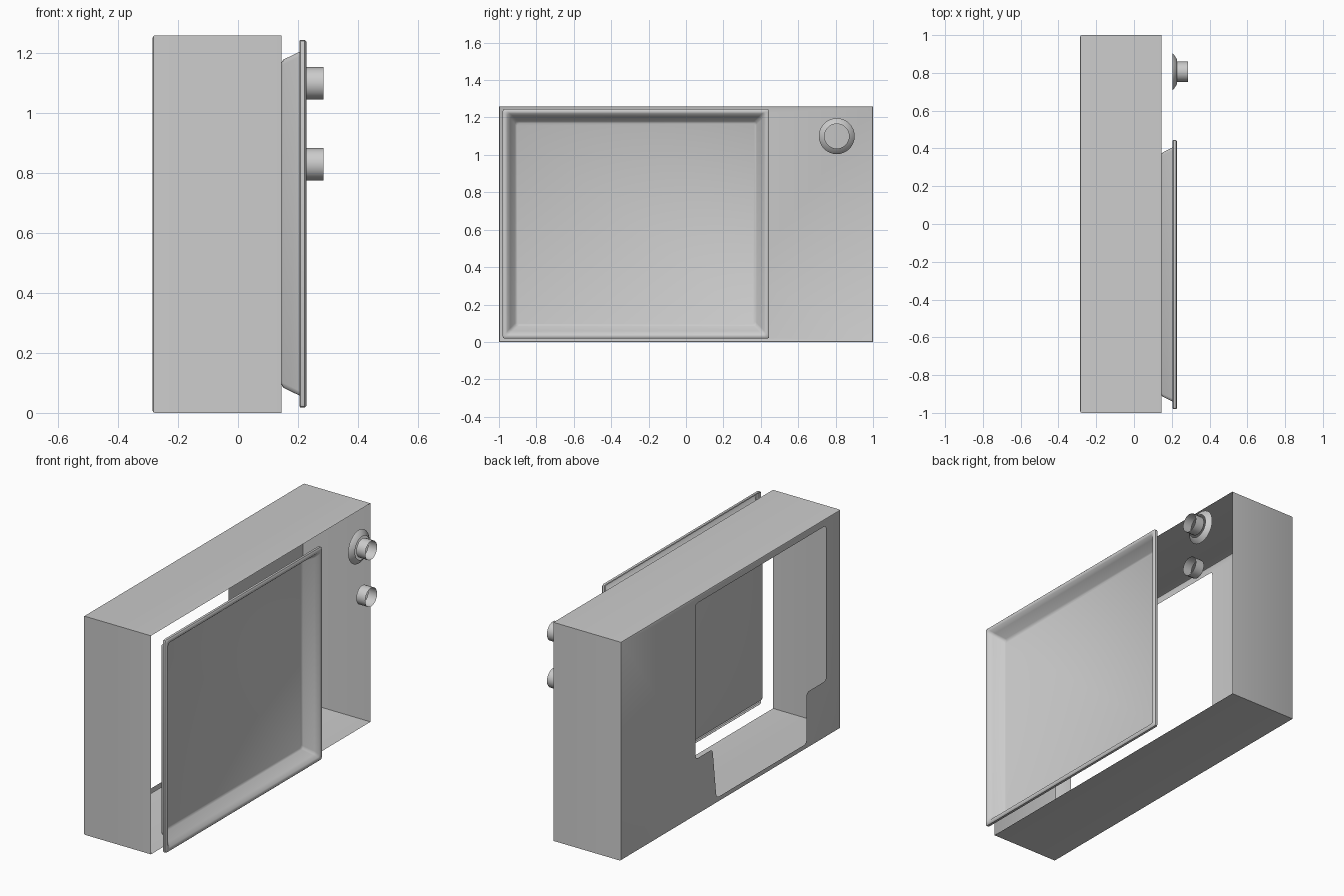
import bpy, bmesh, math
from mathutils import Vector

if "Cube" in bpy.data.objects:
    bpy.data.objects.remove(bpy.data.objects["Cube"])


def finish(bm, name, angle=30):
    """Turn a bmesh into a named object with sharp edges kept."""
    me = bpy.data.meshes.new(name)
    bm.to_mesh(me)
    bm.free()
    ob = bpy.data.objects.new(name, me)
    bpy.context.collection.objects.link(ob)
    bpy.ops.object.select_all(action='DESELECT')
    ob.select_set(True)
    bpy.context.view_layer.objects.active = ob
    bpy.ops.object.shade_smooth_by_angle(angle=math.radians(angle))
    return ob


def rounded(points, r):
    """Soften each corner of a closed (y, z) outline."""
    out = []
    pts = [Vector(p) for p in points]
    for i, p in enumerate(pts):
        a = p + (pts[i - 1] - p).normalized() * r
        b = p + (pts[(i + 1) % len(pts)] - p).normalized() * r
        out += [a, (a + b + 2 * p) / 4, b]
    return out


def rect(y0, y1, z0, z1):
    return [(y0, z0), (y1, z0), (y1, z1), (y0, z1)]


def ring(bm, x, outline):
    return [bm.verts.new((x, p[0], p[1])) for p in outline]


def bridge(bm, rings):
    for a, b in zip(rings, rings[1:]):
        n = len(a)
        for i in range(n):
            j = (i + 1) % n
            bm.faces.new((a[i], a[j], b[j], b[i]))


def loop_edges(bm, vs):
    out = []
    for i, v in enumerate(vs):
        pair = (vs[i - 1], v)
        out.append(bm.edges.get(pair) or bm.edges.new(pair))
    return out


# Casing: open-fronted thin shell with a stepped opening in the back
bm = bmesh.new()
e = 0.008
rings = [ring(bm, -0.285, rect(-1 + e, 1 - e, e, 1.26 - e)),
         ring(bm, -0.285 + 0.3 * e, rect(-1 + 0.3 * e, 1 - 0.3 * e, 0.3 * e, 1.26 - 0.3 * e)),
         ring(bm, -0.285 + e, rect(-1, 1, 0, 1.26)),
         ring(bm, 0.145, rect(-1, 1, 0, 1.26))]
bridge(bm, rings)
hole = rounded([(-0.87, 0.325), (-0.69, 0.325), (-0.69, 0.03), (0.13, 0.03),
                (0.165, 0.325), (0.32, 0.325), (0.32, 1.22), (-0.87, 1.22)], 0.022)
hole_ring = ring(bm, -0.285, hole)
bmesh.ops.triangle_fill(bm, use_beauty=True, normal=(-1, 0, 0),
                        edges=loop_edges(bm, rings[0]) + loop_edges(bm, hole_ring))
bmesh.ops.recalc_face_normals(bm, faces=bm.faces)
for f in bm.faces:
    f.normal_update()
if sum((f.calc_center_median() - Vector((0.145, 0, 0.63))).dot(f.normal) * f.calc_area()
       for f in bm.faces) < 0:
    bmesh.ops.reverse_faces(bm, faces=bm.faces)
finish(bm, "casing", 25)

# Screen tray: sunken panel, sloped border and a raised rim (x, inset, corner)
bm = bmesh.new()
sections = [(0.205, 0.004, 0.010), (0.208, 0.0, 0.012), (0.222, 0.0, 0.012),
            (0.228, 0.006, 0.012), (0.228, 0.017, 0.012), (0.224, 0.024, 0.014),
            (0.205, 0.040, 0.016), (0.151, 0.066, 0.016), (0.145, 0.076, 0.014)]
tray = [ring(bm, x, rounded(rect(-0.98 + i, 0.445 - i, 0.018 + i, 1.245 - i), r))
        for x, i, r in sections]
bridge(bm, tray)
bm.faces.new(tray[-1])
bmesh.ops.recalc_face_normals(bm, faces=bm.faces)
bm.faces.ensure_lookup_table()
if bm.faces[-1].normal.x < 0:
    bmesh.ops.reverse_faces(bm, faces=bm.faces)
finish(bm, "screen_tray", 40)


# Knobs: open tubes, the upper one with a conical collar
def tube(name, z, stations, sides=20):
    bm = bmesh.new()
    rings = []
    for x, r in stations:
        rings.append(ring(bm, x, [(0.806 + r * math.cos(2 * math.pi * k / sides),
                                   z + r * math.sin(2 * math.pi * k / sides))
                                  for k in range(sides)]))
    bridge(bm, rings)
    for f in bm.faces:
        f.normal_update()
    bm.faces.ensure_lookup_table()
    f = bm.faces[0]
    if f.normal.dot(f.calc_center_median() - Vector((0.2, 0.806, z))) < 0:
        bmesh.ops.reverse_faces(bm, faces=bm.faces)
    finish(bm, name)


tube("upper_knob", 1.10, [(0.228, 0.054), (0.285, 0.054)])
tube("lower_knob", 0.83, [(0.228, 0.054), (0.285, 0.054)])
tube("upper_knob_collar", 1.10, [(0.205, 0.096), (0.209, 0.094), (0.228, 0.066)], 32)
